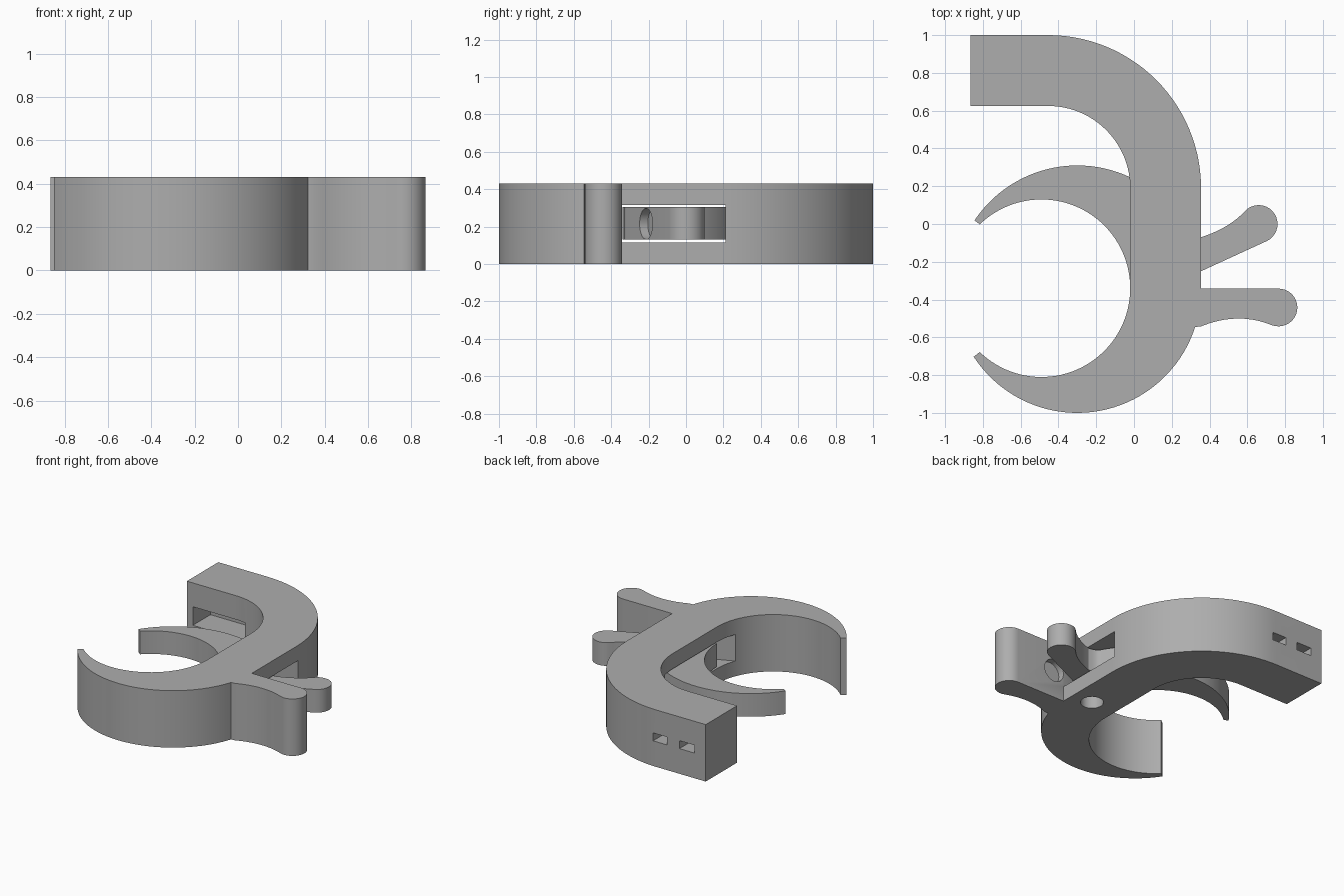
import bpy, bmesh, math
from mathutils import Vector, Matrix

if "Cube" in bpy.data.objects:
    bpy.data.objects.remove(bpy.data.objects["Cube"])

H = 0.43
MID = H / 2
grey = bpy.data.materials.new("grey_plastic")
grey.diffuse_color = (0.42, 0.42, 0.42, 1)
grey.use_nodes = True
grey.node_tree.nodes["Principled BSDF"].inputs["Base Color"].default_value = grey.diffuse_color


def arc(cx, cy, r, a0, a1, n):
    """Points on a circle from angle a0 to a1 in degrees."""
    return [(cx + r * math.cos(math.radians(a0 + (a1 - a0) * i / n)),
             cy + r * math.sin(math.radians(a0 + (a1 - a0) * i / n))) for i in range(n + 1)]


def curve(p0, p1, p2, n=10):
    """Interior points of a quadratic curve."""
    p0, p1, p2 = Vector(p0), Vector(p1), Vector(p2)
    return [tuple(p0 * (1 - t) ** 2 + p1 * 2 * t * (1 - t) + p2 * t * t)
            for t in [i / n for i in range(1, n)]]


def make(name, bm):
    bmesh.ops.recalc_face_normals(bm, faces=bm.faces)
    me = bpy.data.meshes.new(name)
    bm.to_mesh(me)
    bm.free()
    me.materials.append(grey)
    ob = bpy.data.objects.new(name, me)
    bpy.context.collection.objects.link(ob)
    return ob


def prism(name, pts, z0, z1):
    bm = bmesh.new()
    f = bm.faces.new([bm.verts.new((x, y, z0)) for x, y in pts])
    ext = bmesh.ops.extrude_face_region(bm, geom=[f])
    bmesh.ops.translate(bm, vec=(0, 0, z1 - z0),
                        verts=[v for v in ext["geom"] if isinstance(v, bmesh.types.BMVert)])
    return make(name, bm)


def box(name, x0, x1, y0, y1, z0, z1):
    return prism(name, [(x0, y0), (x1, y0), (x1, y1), (x0, y1)], z0, z1)


def rod(name, centre, axis, r, length):
    bm = bmesh.new()
    rot = Vector(axis).to_track_quat('Z', 'Y').to_matrix().to_4x4()
    bmesh.ops.create_cone(bm, cap_ends=True, segments=40, radius1=r, radius2=r, depth=length,
                          matrix=Matrix.Translation(centre) @ rot)
    return make(name, bm)


def cut(ob, cutters):
    bpy.context.view_layer.objects.active = ob
    for c in cutters:
        m = ob.modifiers.new("cut", 'BOOLEAN')
        m.operation, m.solver, m.object = 'DIFFERENCE', 'EXACT', c
        bpy.ops.object.modifier_apply(modifier=m.name)
        bpy.data.objects.remove(c)


def smooth(ob):
    bpy.ops.object.select_all(action='DESELECT')
    ob.select_set(True)
    bpy.context.view_layer.objects.active = ob
    bpy.ops.object.shade_smooth_by_angle(angle=math.radians(25))


# Hooked body with the fixed jaw and the fixed thumb grip
body_pts = [(-0.865, 0.625), (-0.865, 1.0)]
body_pts += arc(-0.455, 0.19, 0.81, 90, 0, 28)
body_pts += [(0.355, -0.342)]
body_pts += arc(0.765, -0.442, 0.1, 90, -110, 18)
body_pts += curve((0.731, -0.536), (0.55, -0.462), (0.355, -0.542))
body_pts += [(0.355, -0.542)]
body_pts += arc(-0.3, -0.345, 0.655, -17.8, -146.9, 40)
body_pts += arc(-0.49, -0.34, 0.47, -134, 0, 40)
body_pts += arc(-0.455, 0.19, 0.435, 0, 90, 24)
body = prism("hook_body", body_pts, 0, H)

# Slot for the lever, tie pocket, tie holes, pivot hole and spring seat
slot = prism("slot_cutter", [(0.6, -0.34), (0.355, -0.342), (-0.07, -0.52), (-0.3, -0.52),
                             (-0.3, 0.3), (-0.02, 0.3), (0.355, 0.21), (0.6, 0.21)], 0.115, 0.315)
cut(body, [
    slot,
    box("pocket_cutter", -0.815, -0.375, 0.4, 0.835, 0.11, 0.25),
    box("tie_hole_cutter_a", -0.77, -0.645, 0.8, 1.1, 0.19, 0.25),
    box("tie_hole_cutter_b", -0.543, -0.425, 0.8, 1.1, 0.19, 0.25),
    rod("pivot_cutter", (0.19, -0.23, 0.05), (0, 0, 1), 0.08, 0.2),
    rod("spring_seat_cutter", (0.44, -0.342, MID), (0, 1, 0), 0.085, 0.1),
])
smooth(body)

# Moving jaw and its finger grip in one lever
lever_pts = arc(-0.3, -0.345, 0.655, 146.2, 28, 36)
lever_pts += curve((0.278, -0.037), (0.29, -0.06), (0.355, -0.07), 4)
lever_pts += [(0.355, -0.07)]
lever_pts += curve((0.355, -0.07), (0.51, -0.02), (0.593, 0.074), 8)
lever_pts += arc(0.66, 0.0, 0.1, 130, -64, 18)
lever_pts += [(0.355, -0.25)]
lever_pts += arc(0.19, -0.23, 0.1, -64, -120, 6)
lever_pts += arc(-0.49, -0.34, 0.47, 0, 134, 36)
lever = prism("moving_jaw", lever_pts, 0.13, 0.305)
slope = Vector((0.42, -0.907, 0))
cut(lever, [
    rod("spring_seat_cutter", (0.435, -0.215, MID), slope, 0.083, 0.1),
    rod("pin_cutter", (0.19, -0.23, 0.15), (0, 0, 1), 0.055, 0.2),
])
smooth(lever)
